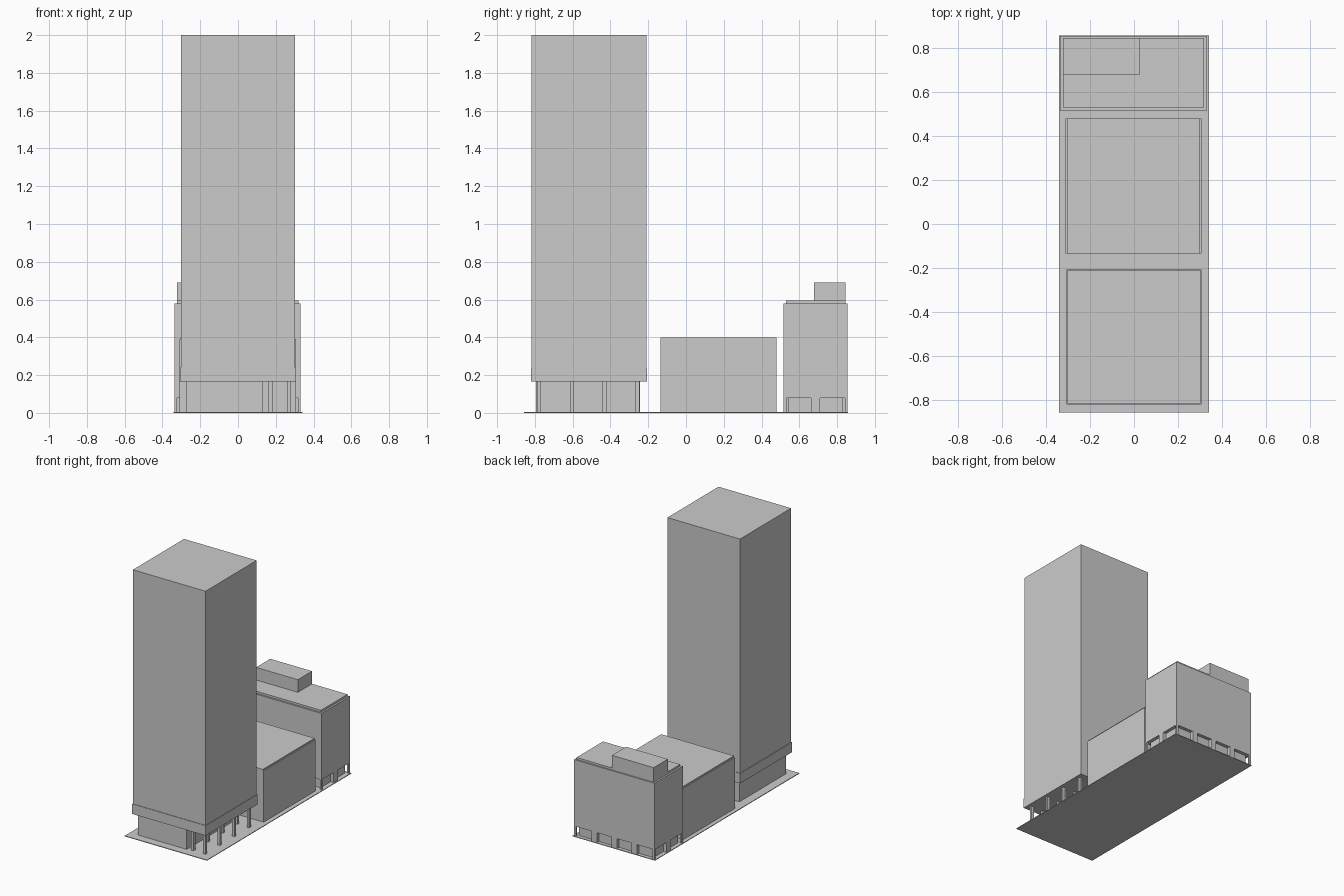
import bpy, bmesh
from mathutils import Vector

if "Cube" in bpy.data.objects:
    bpy.data.objects.remove(bpy.data.objects["Cube"])


def boxes(name, items):
    """One object from axis-aligned boxes (x0, x1, y0, y1, z0, z1)."""
    bm = bmesh.new()
    for x0, x1, y0, y1, z0, z1 in items:
        lo, hi = Vector((x0, y0, z0)), Vector((x1, y1, z1))
        verts = bmesh.ops.create_cube(bm, size=1)["verts"]
        bmesh.ops.scale(bm, vec=hi - lo, verts=verts)
        bmesh.ops.translate(bm, vec=(lo + hi) / 2, verts=verts)
    mesh = bpy.data.meshes.new(name)
    bm.to_mesh(mesh)
    bm.free()
    obj = bpy.data.objects.new(name, mesh)
    bpy.context.collection.objects.link(obj)
    return obj


# Site slab
boxes("site_slab", [(-0.342, 0.342, -0.857, 0.857, 0, 0.005)])

# High-rise: shaft, slightly wider band, recessed lobby and open colonnade
boxes("tower_shaft", [(-0.302, 0.302, -0.817, -0.21, 0.24, 2.0)])
boxes("tower_band", [(-0.306, 0.306, -0.821, -0.206, 0.165, 0.24)])
boxes("tower_lobby", [(-0.275, 0.13, -0.795, -0.243, 0.005, 0.165)])
h = 0.01
boxes("tower_columns", [(x - h, x + h, y - h, y + h, 0.005, 0.165)
                        for x in (0.172, 0.27)
                        for y in (-0.777, -0.604, -0.431, -0.257)])

# Low middle hall with thin roof step along the sides
boxes("hall_body", [(-0.311, 0.308, -0.135, 0.48, 0.005, 0.39)])
boxes("hall_roof", [(-0.304, 0.301, -0.135, 0.48, 0.39, 0.40)])

# Rear block: upper floors, roof step and penthouse
X0, X1, Y0, Y1, SILL = -0.336, 0.332, 0.517, 0.855, 0.08
boxes("rear_block_body", [(X0, X1, Y0, Y1, SILL, 0.58)])
boxes("rear_block_roof", [(-0.323, 0.319, 0.53, 0.845, 0.58, 0.595)])
boxes("rear_block_penthouse", [(-0.323, 0.024, 0.677, 0.845, 0.595, 0.69)])

# Ground floor: recessed shopfront with piers between the openings
d = 0.025
boxes("rear_block_shopfront", [(X0 + d, X1 - d, Y0 + d, Y1 - d, 0.005, SILL)])
corner = 0.014
piers = [(x, x + corner, y, y + corner, 0.005, SILL)
         for x in (X0, X1 - corner) for y in (Y0, Y1 - corner)]
piers += [(x, x + d, 0.662, 0.71, 0.005, SILL) for x in (X0, X1 - d)]
for i in (-1, 0, 1):
    cx = (X0 + X1) / 2 + i * 0.167
    piers += [(cx - 0.022, cx + 0.022, y, y + d, 0.005, SILL)
              for y in (Y0, Y1 - d)]
boxes("rear_block_piers", piers)
